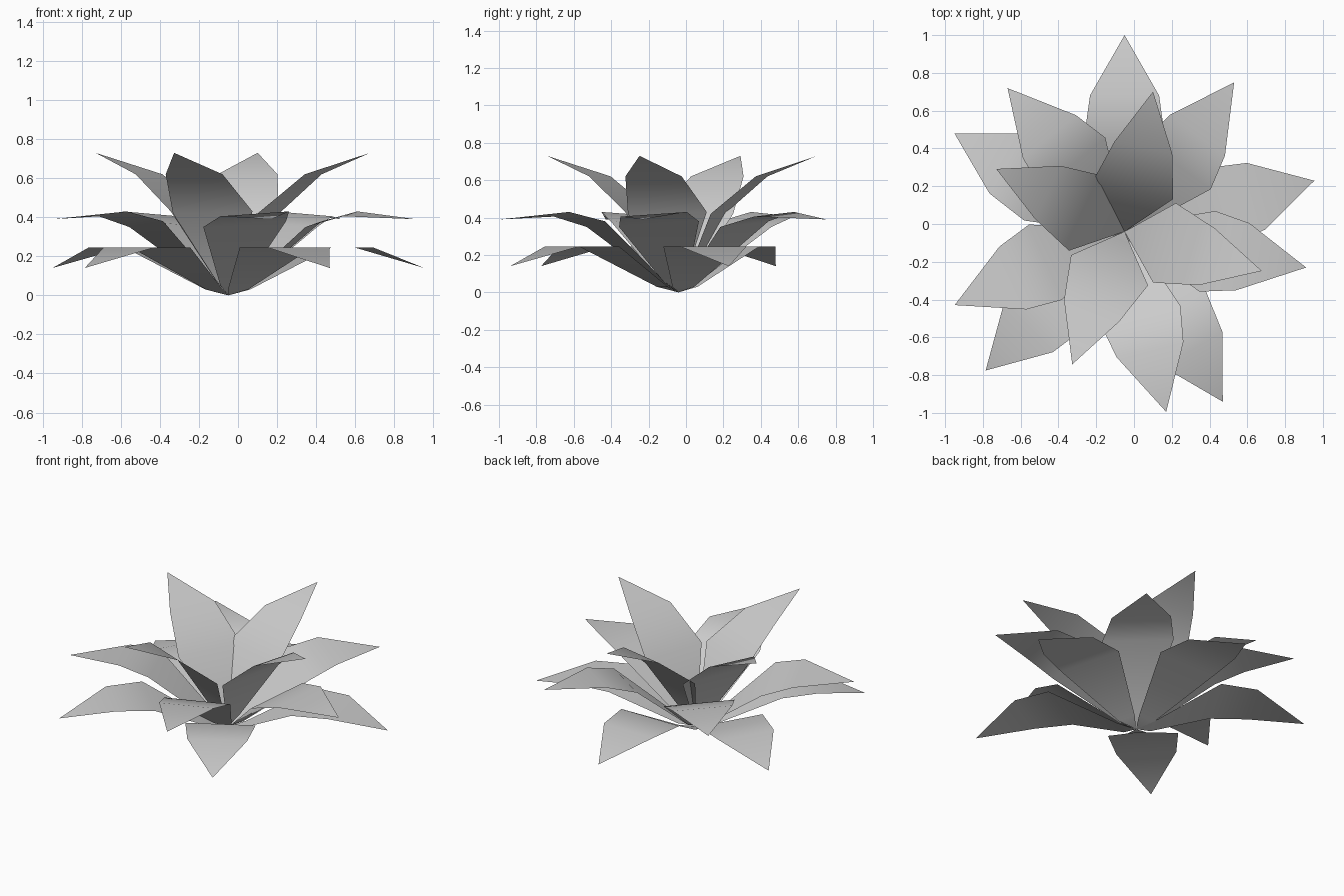
import bpy
import bmesh
from math import radians
from mathutils import Matrix, Vector

cube = bpy.data.objects.get("Cube")
if cube:
    bpy.data.objects.remove(cube, do_unlink=True)

grey = bpy.data.materials.new("petal_grey")
grey.use_nodes = True
colour = (0.6, 0.6, 0.6, 1)
grey.diffuse_color = colour
grey.node_tree.nodes["Principled BSDF"].inputs["Base Color"].default_value = colour

CENTRE = Vector((-0.05, -0.04, 0))


def petal(name, angle, rows, tip):
    """Petal along +x: each row is (reach, right width, right z, left width, left z)."""
    bm = bmesh.new()
    root = bm.verts.new((0, 0, 0))
    end = bm.verts.new((tip[0], 0, tip[1]))
    sides = []
    for reach, wr, zr, wl, zl in rows:
        sides.append((bm.verts.new((reach, -wr, zr)), bm.verts.new((reach, wl, zl))))
    bm.faces.new((root, sides[0][0], sides[0][1]))
    for (a, b), (c, d) in zip(sides, sides[1:]):
        bm.faces.new((a, c, d, b))
    bm.faces.new((sides[-1][0], end, sides[-1][1]))
    bm.transform(Matrix.Translation(CENTRE) @ Matrix.Rotation(radians(angle), 4, "Z"))
    mesh = bpy.data.meshes.new(name)
    bm.to_mesh(mesh)
    bm.free()
    mesh.materials.append(grey)
    obj = bpy.data.objects.new(name, mesh)
    bpy.context.collection.objects.link(obj)
    bpy.ops.object.select_all(action="DESELECT")
    obj.select_set(True)
    bpy.context.view_layer.objects.active = obj
    bpy.ops.object.shade_smooth_by_angle(angle=radians(40))


# Ring name, petal directions, cross rows from root outward, tip (reach, z)
rings = [
    ("lower_petal", (15, 90, 150, 225, 300),
     [(0.1, 0.06, 0.03, 0.06, 0.03),
      (0.49, 0.215, 0.245, 0.215, 0.245),
      (0.72, 0.183, 0.245, 0.183, 0.245)], (1.04, 0.14)),
    ("middle_petal", (53.7, 129.2, 203.4, 283, 348.8),
     [(0.08, 0.06, 0.05, 0.06, 0.05),
      (0.45, 0.235, 0.35, 0.2, 0.38),
      (0.64, 0.19, 0.405, 0.172, 0.43)], (0.98, 0.39)),
    ("upper_petal", (78.5, 154, 248.5, 344),
     [(0.05, 0.05, 0.08, 0.05, 0.08),
      (0.22, 0.218, 0.42, 0.22, 0.43),
      (0.455, 0.165, 0.62, 0.148, 0.62)], (0.756, 0.73)),
]
for ring, angles, rows, tip in rings:
    for i, angle in enumerate(angles, 1):
        petal(f"{ring}_{i}", angle, rows, tip)
